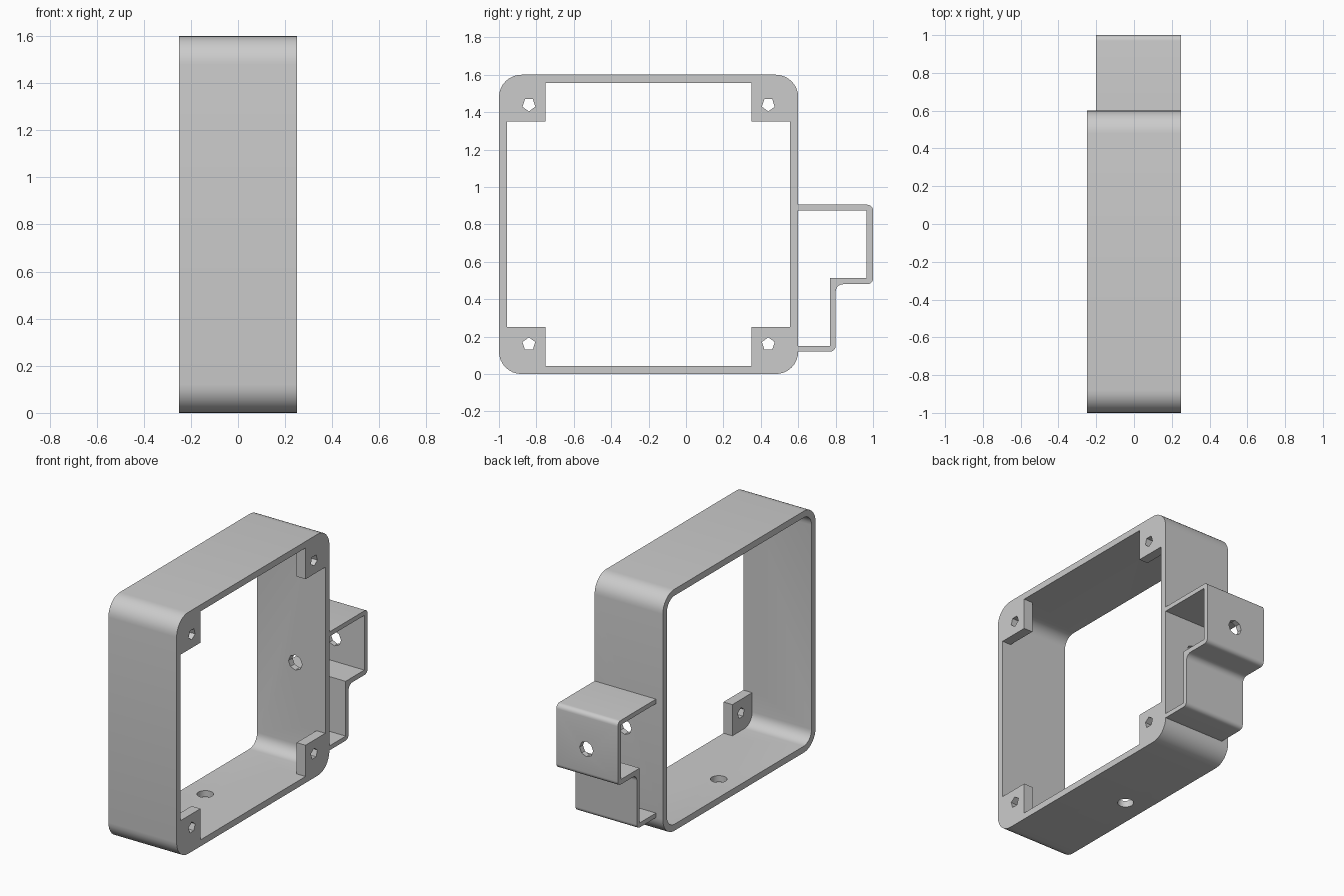
import bpy, bmesh, math
from mathutils import Vector

cube = bpy.data.objects.get("Cube")
if cube:
    bpy.data.objects.remove(cube, do_unlink=True)

GREY = (0.6, 0.6, 0.6, 1)
grey = bpy.data.materials.new("plain grey")
grey.use_nodes = True
grey.diffuse_color = GREY
grey.node_tree.nodes["Principled BSDF"].inputs["Base Color"].default_value = GREY


def rounded(points, steps=8):
    """Turn (u, v, radius) corners into an outline with rounded corners."""
    out = []
    for i, (u, v, r) in enumerate(points):
        p = Vector((u, v))
        if r == 0:
            out.append(p)
            continue
        a = (Vector(points[i - 1][:2]) - p).normalized()
        b = (Vector(points[(i + 1) % len(points)][:2]) - p).normalized()
        for k in range(steps + 1):
            t = k / steps * math.pi / 2
            out.append(p + a * r * (1 - math.sin(t)) + b * r * (1 - math.cos(t)))
    return out


def rectangle(u0, u1, v0, v1, r):
    return rounded([(u0, v0, r), (u1, v0, r), (u1, v1, r), (u0, v1, r)])


def circle(u, v, r, sides, turn=0):
    return [Vector((u + r * math.cos(turn + math.tau * i / sides),
                    v + r * math.sin(turn + math.tau * i / sides))) for i in range(sides)]


def prism(name, outline, lo, hi, axis="x"):
    """Extrude an outline along x (yz outline), y (xz) or z (xy)."""
    place = {"x": lambda p, d: (d, p.x, p.y),
             "y": lambda p, d: (p.x, d, p.y),
             "z": lambda p, d: (p.x, p.y, d)}[axis]
    bm = bmesh.new()
    face = bm.faces.new([bm.verts.new(place(p, lo)) for p in outline])
    ext = bmesh.ops.extrude_face_region(bm, geom=[face])
    move = Vector(place(Vector((0, 0)), hi - lo))
    bmesh.ops.translate(bm, vec=move, verts=[g for g in ext["geom"] if isinstance(g, bmesh.types.BMVert)])
    bmesh.ops.recalc_face_normals(bm, faces=bm.faces)
    mesh = bpy.data.meshes.new(name)
    bm.to_mesh(mesh)
    bm.free()
    mesh.materials.append(grey)
    ob = bpy.data.objects.new(name, mesh)
    bpy.context.collection.objects.link(ob)
    return ob


def finish(ob, cutters):
    """Cut the part, remove the cutters and shade it."""
    bpy.ops.object.select_all(action="DESELECT")
    bpy.context.view_layer.objects.active = ob
    ob.select_set(True)
    for c in cutters:
        c.hide_render = True
        mod = ob.modifiers.new("cut", "BOOLEAN")
        mod.operation, mod.solver, mod.object = "DIFFERENCE", "EXACT", c
        bpy.ops.object.modifier_apply(modifier=mod.name)
        bpy.data.objects.remove(c, do_unlink=True)
    bpy.ops.object.shade_smooth_by_angle(angle=math.radians(30))


HALF = 0.25            # half the frame depth
MID_Y, MID_Z = -0.2, 0.8
OUT, INN, LUG = 0.8, 0.757, 0.55

# Square frame with rounded corners
frame = prism("frame", rectangle(MID_Y - OUT, MID_Y + OUT, MID_Z - OUT, MID_Z + OUT, 0.12), -HALF, HALF)
cuts = [prism("cavity", rectangle(MID_Y - INN, MID_Y + INN, MID_Z - INN, MID_Z + INN, 0.08), -0.4, 0.185)]

# Cross-shaped opening leaves four corner lugs
cross = []
for su, sv in ((1, 1), (-1, 1), (-1, -1), (1, -1)):
    corner = [(INN, LUG), (LUG, LUG), (LUG, INN)]
    if su * sv < 0:
        corner.reverse()
    cross += [Vector((MID_Y + su * u, MID_Z + sv * v)) for u, v in corner]
cuts.append(prism("opening", cross, 0.1, 0.4))

# Screw holes in the lugs
for sy in (-1, 1):
    for sz in (-1, 1):
        hole = circle(MID_Y + sy * 0.64, MID_Z + sz * 0.64, 0.036, 5, -sz * math.pi / 2)
        cuts.append(prism("screw_hole", hole, 0.1, 0.4))

# Cable holes through the bottom and the back wall
cuts.append(prism("bottom_hole", circle(-0.1, MID_Y, 0.05, 16), -0.1, 0.1, "z"))
cuts.append(prism("wall_hole", circle(0.03, 0.66, 0.05, 8), 0.5, 0.7, "y"))
finish(frame, cuts)

# Stepped bracket on the back, open at both sides
R = 0.03
outline = rounded([
    (0.59, 0.905, 0), (1.0, 0.905, R), (1.0, 0.48, R), (0.8, 0.48, 0.04), (0.8, 0.12, R), (0.59, 0.12, 0),
    (0.59, 0.15, 0), (0.77, 0.15, 0), (0.77, 0.513, 0), (0.965, 0.513, 0), (0.965, 0.875, 0), (0.59, 0.875, 0)], 6)
bracket = prism("back_bracket", outline, -0.2, HALF)
finish(bracket, [prism("bracket_hole", circle(0.03, 0.665, 0.05, 8), 0.9, 1.1, "y")])
